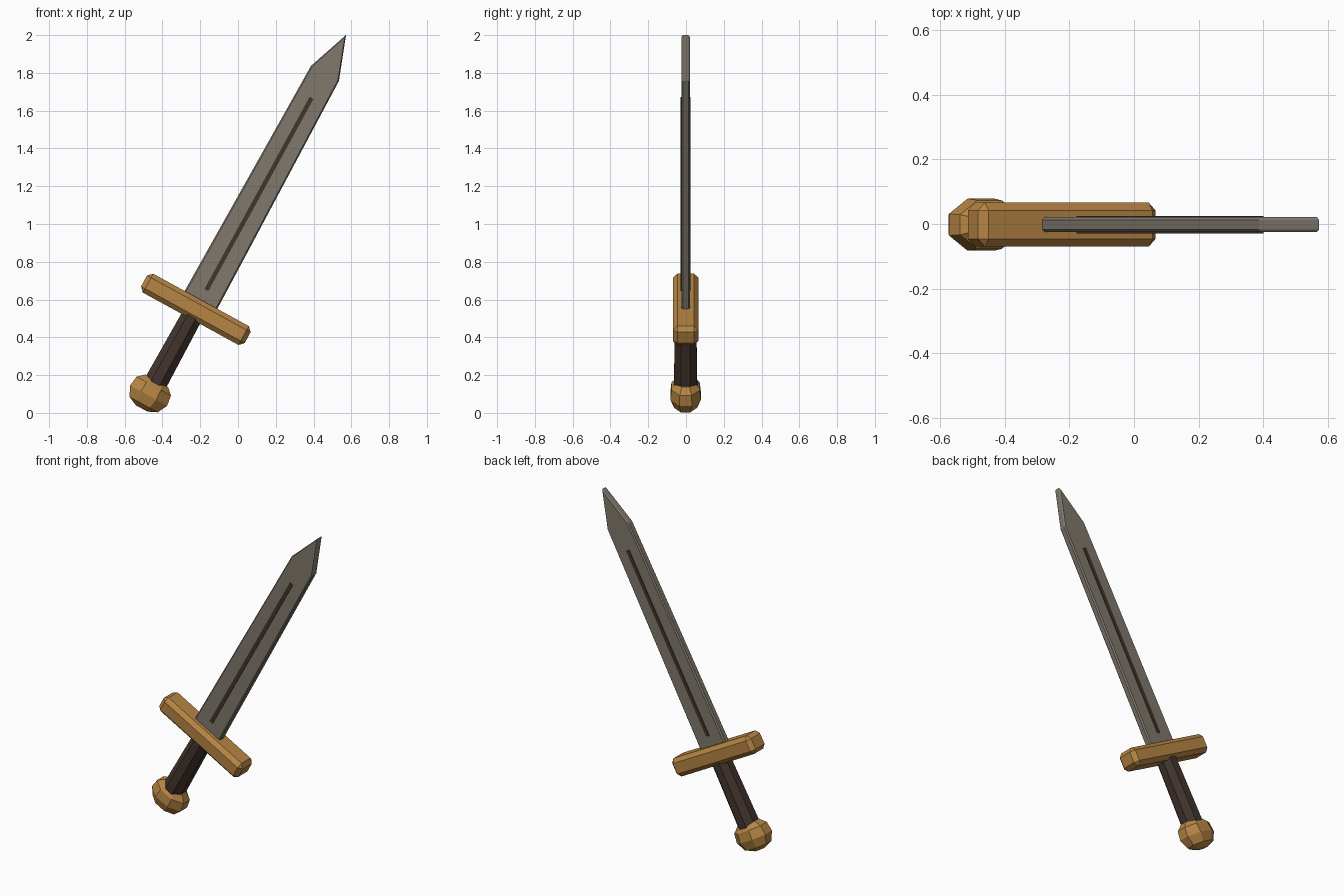
import bpy, bmesh, math
from mathutils import Matrix

if "Cube" in bpy.data.objects:
    bpy.data.objects.remove(bpy.data.objects["Cube"])

# Sword is modelled upright (blade base at the origin), then leaned to the right
LEAN = Matrix.Translation((-0.195, -0.002, 0.60)) @ Matrix.Rotation(math.radians(28.7), 4, 'Y')


def material(name, rgb):
    m = bpy.data.materials.new(name)
    m.diffuse_color = (*rgb, 1)
    m.use_nodes = True
    m.node_tree.nodes["Principled BSDF"].inputs["Base Color"].default_value = m.diffuse_color
    return m


STEEL = material("grey_steel", (0.215, 0.19, 0.15))
GOLD = material("bronze", (0.47, 0.235, 0.058))
DARK = material("dark_leather", (0.055, 0.034, 0.026))


def finish(name, bm, mat):
    bmesh.ops.recalc_face_normals(bm, faces=bm.faces)
    me = bpy.data.meshes.new(name)
    bm.to_mesh(me)
    bm.free()
    me.materials.append(mat)
    ob = bpy.data.objects.new(name, me)
    ob.matrix_world = LEAN
    bpy.context.collection.objects.link(ob)
    return ob


def loft(name, rings, mat):
    """Skin a stack of closed rings and cap both ends."""
    bm = bmesh.new()
    loops = [[bm.verts.new(p) for p in ring] for ring in rings]
    n = len(loops[0])
    for a, b in zip(loops, loops[1:]):
        for i in range(n):
            j = (i + 1) % n
            bm.faces.new((a[i], a[j], b[j], b[i]))
    bm.faces.new(loops[0])
    bm.faces.new(loops[-1])
    return finish(name, bm, mat)


def ring(r, z, depth=1.0, n=8):
    r /= math.cos(math.pi / n)
    return [(r * math.cos((i + .5) * math.tau / n),
             depth * r * math.sin((i + .5) * math.tau / n), z) for i in range(n)]


def box(name, size, z, mat, bevel=0):
    bm = bmesh.new()
    bmesh.ops.create_cube(bm, size=1)
    bmesh.ops.scale(bm, vec=size, verts=bm.verts)
    bmesh.ops.translate(bm, vec=(0, 0, z), verts=bm.verts)
    if bevel:
        bmesh.ops.bevel(bm, geom=bm.edges[:], offset=bevel, segments=1,
                        profile=0.5, affect='EDGES')
    return finish(name, bm, mat)


# Blade: pointed outline with narrow chamfers along the edges
outline = [(-0.099, -0.04), (0.099, -0.04), (0.084, 1.365), (0, 1.597), (-0.084, 1.365)]


def blade_ring(y, k, drop):
    return [(x * k, y, z - (drop if z > 1.5 else 0)) for x, z in outline]


loft("blade", [blade_ring(-0.023, 0.92, 0.014), blade_ring(-0.015, 1, 0),
               blade_ring(0.015, 1, 0), blade_ring(0.023, 0.92, 0.014)], STEEL)

# Dark groove strip showing on both faces of the blade
box("blade_groove", (0.023, 0.054, 1.16), 0.637, DARK)

# Cross guard
box("cross_guard", (0.625, 0.136, 0.114), -0.059, GOLD, 0.024)

# Octagonal grip
loft("grip", [ring(0.062, -0.53), ring(0.056, -0.09)], DARK)

# Faceted pommel, flattened front to back
profile = [(0.035, -0.657), (0.085, -0.634), (0.112, -0.580), (0.104, -0.523), (0.068, -0.490)]
loft("pommel", [ring(r, z, 0.72) for r, z in profile], GOLD)
